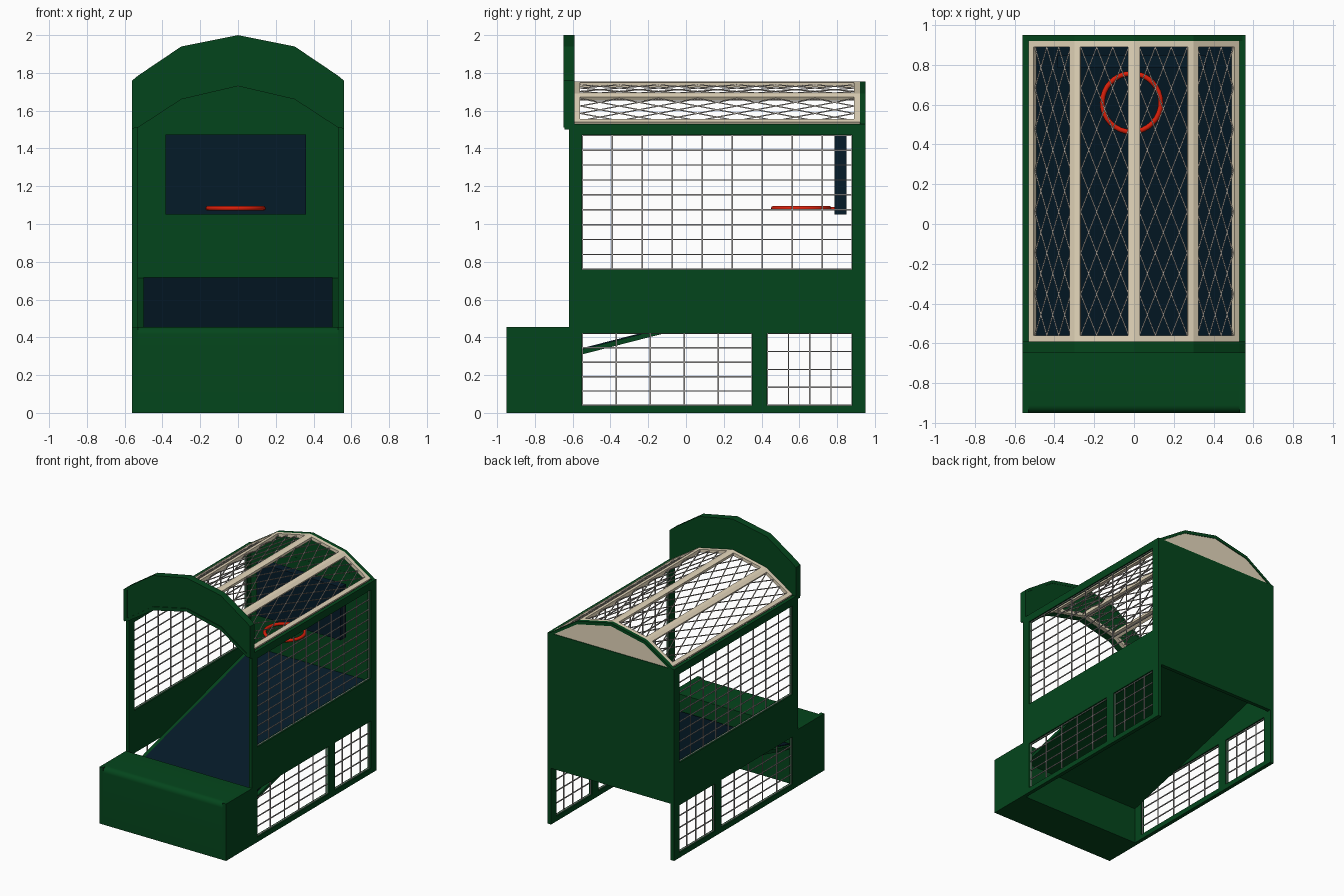
import bpy, bmesh, math
from mathutils import Vector, Matrix

cube = bpy.data.objects.get("Cube")
if cube:
    bpy.data.objects.remove(cube)


def material(name, rgb):
    m = bpy.data.materials.new(name)
    m.use_nodes = True
    m.diffuse_color = (*rgb, 1)
    m.node_tree.nodes["Principled BSDF"].inputs["Base Color"].default_value = (*rgb, 1)
    return m


GREEN = material("cabinet green", (0.0012, 0.06, 0.0115))
NAVY = material("navy", (0.0015, 0.0105, 0.022))
BEIGE = material("beige", (0.78, 0.68, 0.50))
RED = material("rim red", (0.70, 0.014, 0.003))
GREY = material("wire grey", (0.40, 0.38, 0.37))
PALE = material("roof wire", (0.48, 0.44, 0.39))


def finish(bm, name, mat):
    bmesh.ops.recalc_face_normals(bm, faces=bm.faces)
    me = bpy.data.meshes.new(name)
    bm.to_mesh(me)
    bm.free()
    me.materials.append(mat)
    ob = bpy.data.objects.new(name, me)
    bpy.context.collection.objects.link(ob)
    return ob


def add_box(bm, lo, hi, mat=Matrix()):
    lo, hi = Vector(lo), Vector(hi)
    size = Matrix.Diagonal((*(hi - lo), 1))
    bmesh.ops.create_cube(bm, size=1, matrix=mat @ Matrix.Translation((lo + hi) / 2) @ size)


def add_wire(bm, p, q, t):
    p, q = Vector(p), Vector(q)
    d = q - p
    rot = d.to_track_quat('Z', 'Y').to_matrix().to_4x4()
    h = t / 2
    add_box(bm, (-h, -h, 0), (h, h, d.length), Matrix.Translation(p) @ rot)


def boxes(name, mat, *spans):
    bm = bmesh.new()
    for lo, hi in spans:
        add_box(bm, lo, hi)
    return finish(bm, name, mat)


def extrude(name, mat, points, depth):
    """Closed 3D outline pushed along a vector."""
    bm = bmesh.new()
    face = bm.faces.new([bm.verts.new(p) for p in points])
    new = bmesh.ops.extrude_face_region(bm, geom=[face])["geom"]
    bmesh.ops.translate(bm, vec=depth, verts=[v for v in new if isinstance(v, bmesh.types.BMVert)])
    return finish(bm, name, mat)


def mirrored(half):
    return [(-x, z) for x, z in half] + [(x, z) for x, z in reversed(half) if x > 0]


def band(name, mat, top, bottom, y0, y1):
    """Arched plate between two left-to-right lines."""
    outline = [(x, y0, z) for x, z in top + bottom[::-1]]
    return extrude(name, mat, outline, (0, y1 - y0, 0))


def lower(line, d):
    return [(x, z - d) for x, z in line]


W, T = 0.56, 0.53            # outer and inner half widths
BACK, FRONT = 0.95, -0.62    # cabinet depth
TOP = 1.53
WIRE = 0.007

# Side panels: posts and rails around three windows, with wire grids
WINDOWS = [("upper", -0.55, 0.88, 0.76, 1.47, 9, 9),
           ("lower_front", -0.55, 0.35, 0.04, 0.42, 5, 5),
           ("lower_rear", 0.43, 0.88, 0.04, 0.42, 4, 4)]
for s, side in ((1, "left"), (-1, "right")):
    a, b = sorted((s * T, s * W))
    spans = [(FRONT, -0.55, 0, TOP), (0.88, BACK, 0, TOP), (-0.55, 0.88, 1.47, TOP),
             (-0.55, 0.88, 0.42, 0.76), (-0.55, 0.88, 0, 0.04), (0.35, 0.43, 0.04, 0.42)]
    boxes(side + "_side_panel", GREEN, *[((a, y0, z0), (b, y1, z1)) for y0, y1, z0, z1 in spans])
    x = s * 0.545
    for label, y0, y1, z0, z1, ny, nz in WINDOWS:
        bm = bmesh.new()
        for i in range(ny + 1):
            y = y0 + (y1 - y0) * i / ny
            add_wire(bm, (x, y, z0), (x, y, z1), WIRE)
        for i in range(nz + 1):
            z = z0 + (z1 - z0) * i / nz
            add_wire(bm, (x, y0, z), (x, y1, z), WIRE)
        finish(bm, side + "_" + label + "_wire_grid", GREY)
    # Cheeks at the ends of the front box
    boxes(side + "_front_cheek", GREEN, ((a, -BACK, 0), (b, FRONT, 0.455)))

# Front box with rounded top front edge
R, H = 0.04, 0.455
profile = [(FRONT, 0), (FRONT, H)]
for i in range(9):
    t = math.pi / 2 * i / 8
    profile.append((-BACK + R - R * math.sin(t), H - R + R * math.cos(t)))
profile.append((-BACK, 0))
box = extrude("front_box", GREEN, [(-T, y, z) for y, z in profile], (2 * T, 0, 0))
bpy.context.view_layer.objects.active = box
box.select_set(True)
bpy.ops.object.shade_smooth_by_angle(angle=math.radians(35))
box.select_set(False)

# Back wall
boxes("back_wall", GREEN, ((-T, 0.92, 0.45), (T, BACK, TOP)))


# Sloped ball ramp with navy surface
def ramp_z(y):
    return 0.338 + 0.256 * (y + 0.545)


def ramp(name, mat, half, y0, y1, low, high):
    pts = [(y0, low), (y1, low), (y1, high), (y0, high)]
    extrude(name, mat, [(-half, y, ramp_z(y) + d) for y, d in pts], (2 * half, 0, 0))


ramp("ball_ramp", GREEN, T, FRONT, 0.92, -0.027, 0)
ramp("ramp_surface", NAVY, 0.5, -0.6, 0.915, 0, 0.006)

# Front arch header: recessed panel between raised rims
arch_top = mirrored([(W, 1.76), (T, 1.785), (0.3, 1.94), (0, 2.0)])
arch_low = mirrored([(W, 1.51), (T, 1.535), (0.3, 1.69), (0, 1.755)])
arch_open = mirrored([(W, 1.51), (T, 1.51), (0.3, 1.66), (0, 1.73)])
band("header_panel", GREEN, lower(arch_top, 0.02), lower(arch_low, 0.01), -0.642, -0.592)
band("header_top_rim", GREEN, arch_top, lower(arch_top, 0.025), -0.648, -0.59)
band("header_lower_rim", GREEN, arch_low, arch_open, -0.648, -0.59)
for s, side in ((1, "left"), (-1, "right")):
    a, b = sorted((s * T, s * W))
    boxes(side + "_header_end", GREEN, ((a, -0.648, 1.51), (b, -0.59, 1.76)))

# Back gable with arched rim and beige outer face
back_arch = mirrored([(W, 1.52), (T, 1.54), (0.3, 1.69), (0, 1.755)])
gable = mirrored([(T, 1.525), (0.3, 1.675), (0, 1.74)])
extrude("back_gable", GREEN, [(x, 0.921, z) for x, z in gable], (0, 0.018, 0))
extrude("gable_face", BEIGE, [(x, 0.939, z) for x, z in gable], (0, 0.006, 0))
band("back_arch_rim", GREEN, back_arch, lower(back_arch, 0.025), 0.92, BACK)

# Roof: four framed panels with diamond wire mesh
ridge = mirrored([(T, 1.54), (0.3, 1.69), (0, 1.755)])
Y0, LENGTH, END = -0.59, 1.51, 0.03
ACROSS, ALONG = 3, 7         # diamonds per panel
frames, mesh = bmesh.new(), bmesh.new()
for (x0, z0), (x1, z1) in zip(ridge, ridge[1:]):
    a, b = Vector((x0, Y0, z0)), Vector((x1, Y0, z1))
    u = (b - a).normalized()
    v = Vector((0, 1, 0))
    place = Matrix.Translation(a) @ Matrix((u, v, u.cross(v))).transposed().to_4x4()
    w, e, t = (b - a).length, 0.03, -0.025
    add_box(frames, (0, 0, t), (e, LENGTH, 0), place)
    add_box(frames, (w - e, 0, t), (w, LENGTH, 0), place)
    add_box(frames, (e, 0, t), (w - e, END, 0), place)
    add_box(frames, (e, LENGTH - END, t), (w - e, LENGTH, 0), place)
    # Diagonal wires clipped to the opening
    wide, long = w - 2 * e, LENGTH - 2 * END
    pitch = long / ALONG
    slope = ACROSS * pitch / wide
    for k in range(1 - ACROSS, ALONG):
        start = k * pitch
        lo, hi = max(0, start), min(long, start + slope * wide)
        ua, ub = (lo - start) / slope, (hi - start) / slope
        for flip in (False, True):
            pa, pb = (wide - ua, wide - ub) if flip else (ua, ub)
            add_wire(mesh, place @ Vector((e + pa, END + lo, -0.012)),
                     place @ Vector((e + pb, END + hi, -0.012)), 0.006)
finish(frames, "roof_frames", BEIGE)
finish(mesh, "roof_wire_mesh", PALE)

# Backboard and hoop
boxes("backboard", NAVY, ((-0.385, 0.785, 1.05), (0.36, 0.85, 1.475)))
bpy.ops.mesh.primitive_torus_add(major_radius=0.147, minor_radius=0.013, major_segments=32,
                                 minor_segments=10, location=(-0.0125, 0.61, 1.083))
hoop = bpy.context.object
hoop.name = "hoop"
hoop.data.materials.append(RED)
bpy.ops.object.shade_smooth_by_angle(angle=math.radians(60))
boxes("hoop_bracket", RED, ((-0.03, 0.76, 1.075), (0.005, 0.786, 1.091)))
